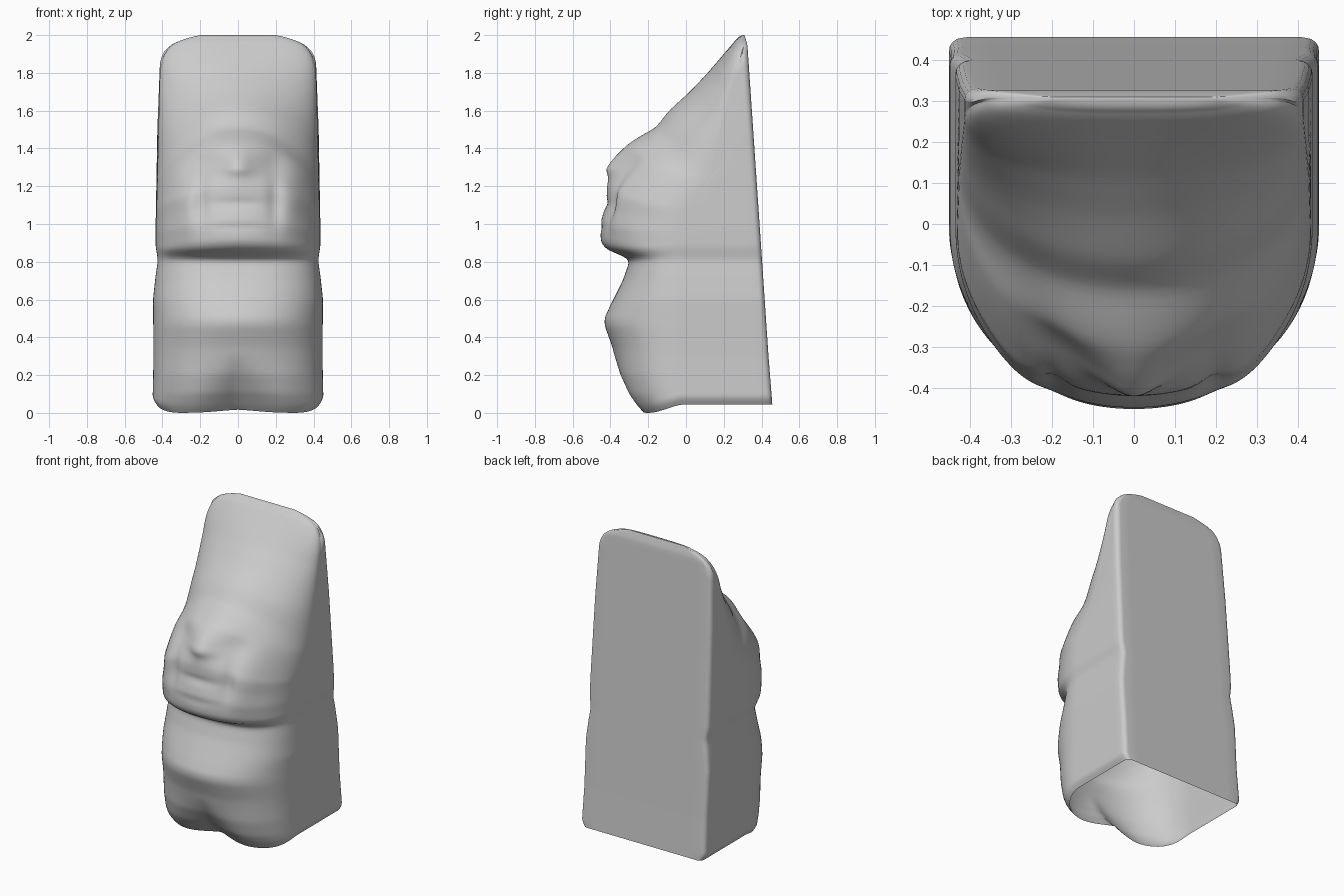
import bpy, bmesh
from math import sin, cos, pi, exp

if "Cube" in bpy.data.objects:
    bpy.data.objects.remove(bpy.data.objects["Cube"])

# Height profiles: (z, value)
FRONT = [(0, -.235), (.03, -.265), (.1, -.315), (.2, -.355), (.35, -.39), (.46, -.43), (.5, -.432),
         (.56, -.405), (.7, -.335), (.8, -.3), (.825, -.315), (.86, -.415), (.9, -.45), (1, -.455),
         (1.1, -.425), (1.2, -.415), (1.3, -.375), (1.36, -.345), (1.42, -.305), (1.46, -.25),
         (1.51, -.16), (1.6, -.09), (1.7, .02), (1.8, .115), (1.9, .2), (1.97, .26), (1.99, .275), (2, .3)]
BACK = [(0, .457), (.8, .403), (1.95, .325), (2, .31)]
WIDTH = [(0, .43), (.04, .452), (.3, .447), (.6, .45), (.72, .437), (.81, .424), (.88, .436),
         (1, .436), (1.5, .427), (1.86, .413), (1.91, .395), (1.95, .355), (1.98, .29), (2, .2)]
MIDDLE = [(0, 0), (1.2, 0), (1.5, .15), (1.8, .25), (1.95, .305), (2, .306)]
SQUARE = [(0, 2.5), (.2, 2.4), (.5, 2.15), (.8, 2.5), (.9, 2.1), (1.35, 2.1), (1.5, 2.1),
          (1.65, 2), (1.8, 2.1), (1.93, 2.6), (2, 2.8)]
DROP = [(0, 0), (.88, 0), (1.48, .22), (1.62, .15), (1.95, 0), (2, 0)]


def lookup(table, z):
    z = min(max(z, table[0][0]), table[-1][0])
    for (a, va), (b, vb) in zip(table, table[1:]):
        if z <= b:
            return va + (vb - va) * (z - a) / (b - a)


def soft(table, z):
    d = min(.018, z, 2 - z)
    return (lookup(table, z - d) + 2 * lookup(table, z) + lookup(table, z + d)) / 4


def bump(dx, sx, dz, sz):
    return exp(-(dx / sx) ** 2 - (dz / sz) ** 2)


def step(a, b, v):
    t = min(max((v - a) / (b - a), 0), 1)
    return t * t * (3 - 2 * t)


def relief(x, z):
    """Carved face and robe folds; negative is outwards."""
    a = abs(x)
    d = -.035 * bump(x, .07, z - 1.32, .08)             # nose
    d -= .012 * bump(x, .1, z - 1.29, .03)
    d += .03 * bump(a - .19, .09, z - 1.32, .08)        # eye hollows
    d += .016 * bump(a - .195, .035, z - 1.12, .13)     # muzzle groove
    d -= .02 * bump(a - .28, .07, z - 1.1, .14)         # cheeks
    d += .009 * bump(x, .13, z - 1.11, .025)            # mouth
    d += .008 * bump(x, .17, z - .985, .025)            # chin groove
    fold = 1 - step(0, .34, z)
    d += .06 * fold * exp(-(a / (.04 + .08 * fold)) ** 1.4)  # centre fold
    d -= .012 * fold * exp(-((a - .24) / .1) ** 2)      # feet under the robe
    return d


def section(z):
    yf, yb, w = soft(FRONT, z), soft(BACK, z), soft(WIDTH, z)
    yc, p, drop = soft(MIDDLE, z), soft(SQUARE, z), soft(DROP, z)
    pts = []
    n = 80
    for i in range(n + 1):                              # rounded front
        t = pi * i / n
        c, s = cos(t), max(sin(t), 0)
        x = w * (1 if c > 0 else -1) * abs(c) ** (2 / p)
        s = s ** (2 / p)
        zz = z - drop * (x / w) ** 2
        y = yc - (yc - yf) * s + relief(x, zz) * min(1, s * 1.5)
        pts.append((x, y, zz))
    r = min(.03, (yb - yc) * .8)
    half = []                                           # straight side and back corner
    for i in range(1, 11):
        f = i / 10
        half.append((w, yc + (yb - r - yc) * f, z - drop * (1 - f)))
    for i in range(1, 5):
        t = pi / 2 * i / 4
        half.append((w - r + r * cos(t), yb - r + r * sin(t), z))
    pts += [(-x, y, h) for x, y, h in half]
    pts += [((w - r) * (i / 6 - 1), yb, z) for i in range(1, 12)]
    pts += reversed(half)
    # uneven hem, higher at the back and at the centre fold
    k = max(0, 1 - z / .3)
    return [(x, y, h + k * (.045 * step(-.2, 0, y) +
             (.015 * exp(-(x / .15) ** 2) if y < 0 else 0))) for x, y, h in pts]


# Hollow body shell, open underneath
bm = bmesh.new()
levels = [1.94 * i / 135 for i in range(136)] + [1.95, 1.96, 1.97, 1.978, 1.985, 1.99, 1.995, 2]
rings = [[bm.verts.new(p) for p in section(z)] for z in levels]
for lo, hi in zip(rings, rings[1:]):
    m = len(lo)
    for i in range(m):
        j = (i + 1) % m
        bm.faces.new((lo[i], lo[j], hi[j], hi[i]))
bm.faces.new(rings[-1])
bmesh.ops.recalc_face_normals(bm, faces=bm.faces)
mesh = bpy.data.meshes.new("carved_figure")
bm.to_mesh(mesh)
bm.free()
body = bpy.data.objects.new("carved_figure", mesh)
bpy.context.collection.objects.link(body)
bpy.context.view_layer.objects.active = body
body.select_set(True)
bpy.ops.object.shade_smooth_by_angle(angle=.8)
